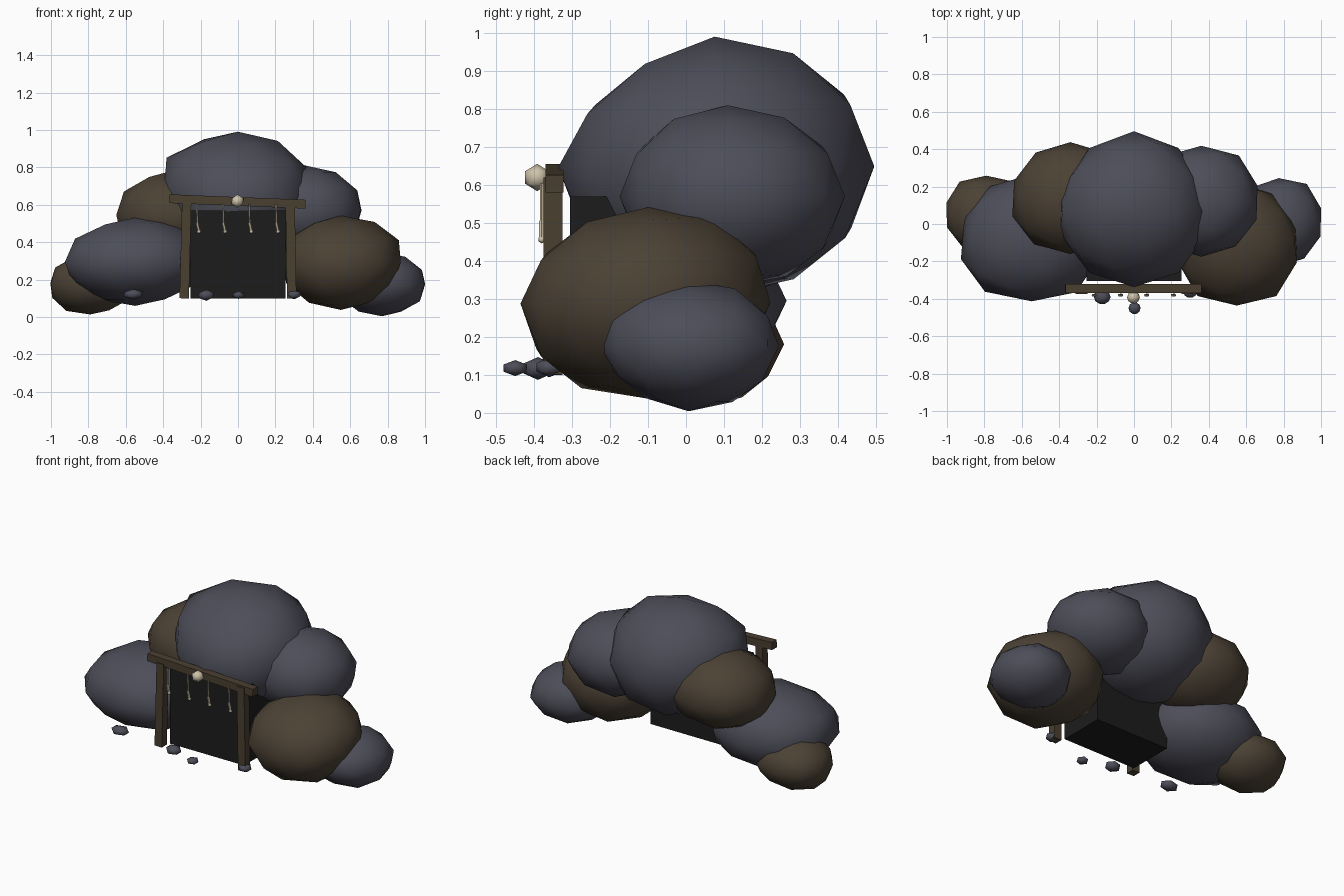
import bpy, math
from mathutils import Vector

if "Cube" in bpy.data.objects:
    bpy.data.objects.remove(bpy.data.objects["Cube"])


def mat(name, col):
    m = bpy.data.materials.new(name)
    m.diffuse_color = (*col, 1)
    m.use_nodes = True
    m.node_tree.nodes["Principled BSDF"].inputs["Base Color"].default_value = m.diffuse_color
    return m


STONE = mat("blue_grey_stone", (0.075, 0.075, 0.100))
EARTH = mat("brown_earth", (0.072, 0.054, 0.035))
DARK = mat("cave_dark", (0.012, 0.012, 0.012))
WOOD = mat("old_wood", (0.068, 0.050, 0.030))
BONE = mat("bone", (0.62, 0.54, 0.39))


def finish(name, m, smooth=False):
    o = bpy.context.object
    o.name = name
    o.data.materials.append(m)
    if smooth:
        bpy.ops.object.shade_smooth()
    return o


def blob(name, loc, r, m, sub=2, bumps=()):
    """Rounded lump; bumps are (direction, amount) pushes on the unit sphere."""
    bpy.ops.mesh.primitive_ico_sphere_add(subdivisions=sub, radius=1, location=loc)
    o = finish(name, m, True)
    for v in o.data.vertices:
        p = v.co.copy()
        for d, amt in bumps:
            d = Vector(d).normalized()
            p += d * amt * max(0, v.co.dot(d)) ** 6
        v.co = Vector((p.x * r[0], p.y * r[1], p.z * r[2]))
    return o


def box(name, loc, size, m, tilt=0):
    bpy.ops.mesh.primitive_cube_add(size=1, location=loc, rotation=(0, math.radians(tilt), 0))
    o = finish(name, m)
    for v in o.data.vertices:
        v.co = Vector((v.co.x * size[0], v.co.y * size[1], v.co.z * size[2]))
    return o


def rod(name, a, b, r, m, sides=6):
    a, b = Vector(a), Vector(b)
    d = b - a
    bpy.ops.mesh.primitive_cylinder_add(vertices=sides, radius=r, depth=d.length, location=(a + b) / 2,
                                        rotation=d.to_track_quat('Z', 'Y').to_euler())
    return finish(name, m)


# Boulders piled over the entrance
blob("crown_boulder", (0, 0.07, 0.65), (0.405, 0.41, 0.345), STONE, bumps=(
    ((-0.85, 0, 0.53), 0.11), ((0, -0.7, 0.75), -0.12), ((0, 0.85, 0.5), 0.05), ((0, 0.85, -0.5), 0.06)))
blob("back_boulder_left", (-0.34, 0.14, 0.545), (0.315, 0.30, 0.24), EARTH, bumps=(
    ((0, 0.7, -0.7), -0.10), ((-0.8, -0.5, 0), 0.05)))
blob("back_boulder_right", (0.36, 0.11, 0.57), (0.31, 0.285, 0.24), STONE, bumps=(
    ((0.6, 0.8, 0), 0.10), ((-0.5, 0.8, 0), 0.08), ((0, 0.8, -0.6), 0.08), ((0, 0.8, 0.5), 0.06)))
blob("side_boulder_left", (-0.55, -0.07, 0.295), (0.375, 0.335, 0.235), STONE, bumps=(
    ((-0.8, -0.7, 0), 0.11), ((0.6, -0.8, 0), 0.09), ((0.6, 0, 0.8), 0.06)))
blob("side_boulder_right", (0.55, -0.10, 0.29), (0.325, 0.32, 0.25), EARTH, bumps=(
    ((0.6, -0.8, 0), 0.10), ((-0.6, -0.8, 0), 0.10), ((0, 0.7, 0.7), 0.09),
    ((0, -0.7, -0.7), 0.09), ((0.8, 0, 0.5), 0.07)))
blob("end_boulder_left", (-0.79, 0.045, 0.18), (0.22, 0.205, 0.16), EARTH, bumps=(
    ((-0.6, 0.8, 0.2), 0.11), ((0.6, 0.8, 0), 0.10), ((-0.6, 0, -0.8), 0.09), ((0.6, 0, -0.8), 0.09)))
blob("end_boulder_right", (0.77, 0.005, 0.175), (0.238, 0.235, 0.172), STONE, bumps=(
    ((0.6, 0.8, 0), 0.10), ((0, -0.7, -0.7), -0.09), ((0, 0.6, 0.8), 0.05)))

# Dark cave mouth
box("cave_mouth", (0, -0.16, 0.335), (0.51, 0.29, 0.47), DARK)

# Timber door frame
box("left_post", (-0.281, -0.35, 0.36), (0.05, 0.05, 0.52), WOOD, 1.5)
box("right_post", (0.283, -0.35, 0.36), (0.05, 0.05, 0.52), WOOD, -1)
box("lintel", (-0.003, -0.346, 0.618), (0.728, 0.048, 0.047), WOOD, 2.3)

# Knob of bone on the lintel
blob("bone_knob", (-0.003, -0.392, 0.62), (0.038, 0.038, 0.036), BONE, 1)

# Hanging bone charms
for i, x in enumerate((-0.22, -0.08, 0.06, 0.203)):
    y = -0.38
    rod(f"charm_cord_{i}", (x, y, 0.605), (x + 0.004, y, 0.495), 0.005, BONE)
    rod(f"charm_bone_{i}", (x + 0.001, y, 0.505), (x + 0.011, y, 0.46), 0.008, BONE)
    blob(f"charm_tip_{i}", (x + 0.011, y, 0.457), (0.012, 0.010, 0.011), BONE, 1)

# Loose pebbles in front
for i, (x, y, z, rx, ry, rz) in enumerate((
        (-0.56, -0.36, 0.122, 0.060, 0.045, 0.028),
        (-0.17, -0.39, 0.117, 0.050, 0.044, 0.030),
        (0.003, -0.45, 0.118, 0.036, 0.036, 0.021),
        (0.30, -0.36, 0.12, 0.042, 0.040, 0.025))):
    blob(f"pebble_{i}", (x, y, z), (rx, ry, rz), STONE, 1)
